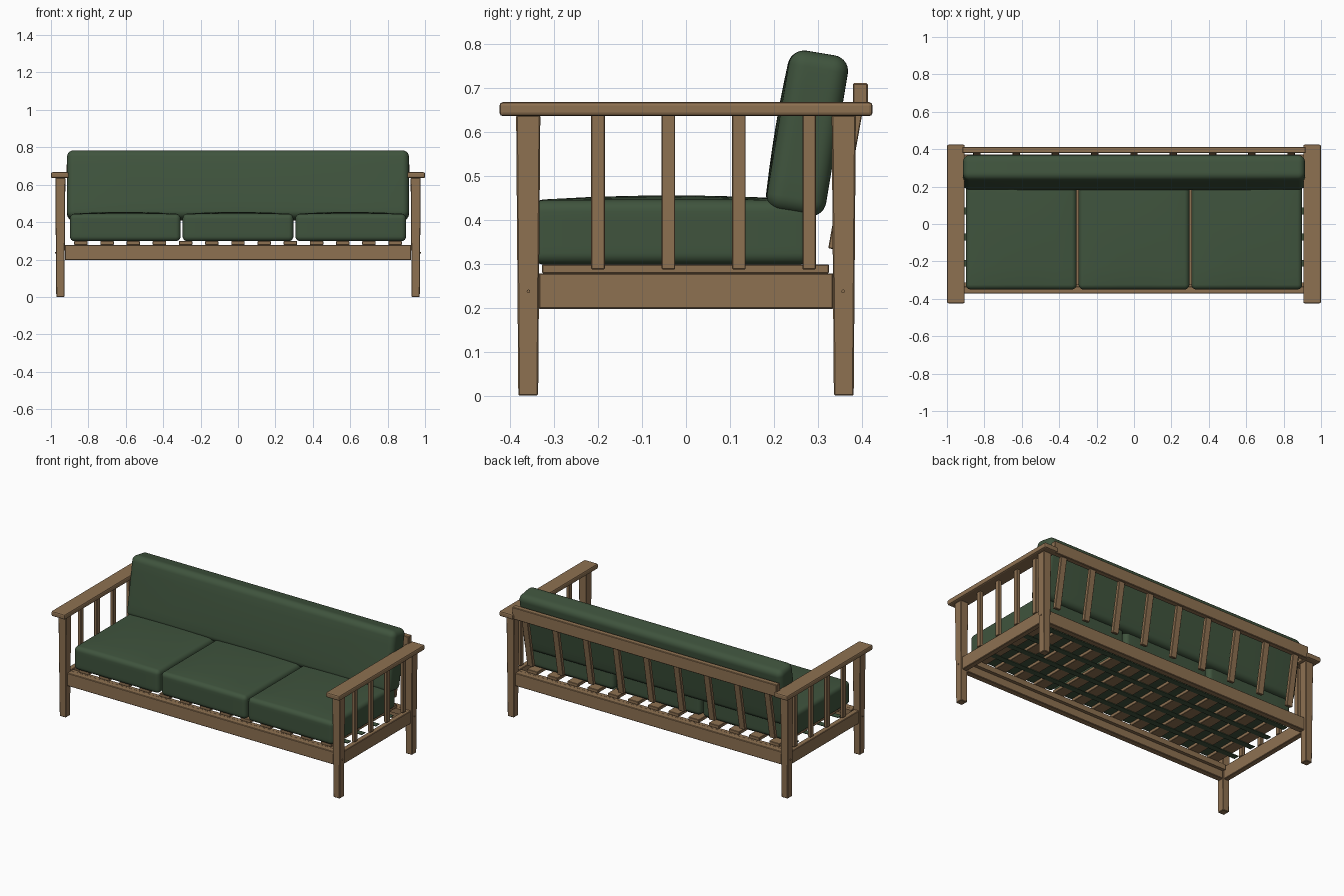
import bpy, bmesh, math
from mathutils import Vector, Matrix

if "Cube" in bpy.data.objects:
    bpy.data.objects.remove(bpy.data.objects["Cube"])


def material(name, rgb):
    m = bpy.data.materials.new(name)
    m.diffuse_color = (*rgb, 1)
    m.use_nodes = True
    m.node_tree.nodes["Principled BSDF"].inputs["Base Color"].default_value = m.diffuse_color
    return m


WOOD = material("warm wood", (0.27, 0.165, 0.083))
GREEN = material("green fabric", (0.050, 0.088, 0.047))


def finish(bm, name, mat):
    bmesh.ops.recalc_face_normals(bm, faces=bm.faces)
    me = bpy.data.meshes.new(name)
    bm.to_mesh(me)
    bm.free()
    me.materials.append(mat)
    ob = bpy.data.objects.new(name, me)
    bpy.context.collection.objects.link(ob)
    return ob


def box(name, lo, hi, mat=WOOD, bevel=0.003, segs=1, taper=None):
    """Box from corner to corner; taper scales the bottom face in x and y."""
    lo, hi = Vector(lo), Vector(hi)
    c, s = (lo + hi) / 2, hi - lo
    bm = bmesh.new()
    bmesh.ops.create_cube(bm, size=1)
    for v in bm.verts:
        k = taper if taper and v.co.z < 0 else (1, 1)
        v.co = Vector((c.x + v.co.x * s.x * k[0], c.y + v.co.y * s.y * k[1], c.z + v.co.z * s.z))
    if bevel:
        bmesh.ops.bevel(bm, geom=bm.edges[:], offset=bevel, segments=segs, profile=0.5, affect='EDGES')
    return finish(bm, name, mat)


def cushion(name, centre, size, r, crown_axis, crown, tilt=0):
    """Rounded block with a gently crowned face on the positive/negative crown axis."""
    h = Vector(size) / 2
    n, k = 14, 4
    bm = bmesh.new()
    bmesh.ops.create_cube(bm, size=2)
    bmesh.ops.subdivide_edges(bm, edges=bm.edges[:], cuts=n - 1, use_grid_fill=True)

    def remap(u, half):
        i = round((u + 1) / 2 * n)
        if i <= k:
            return -half + r * i / k
        if i >= n - k:
            return half - r * (n - i) / k
        return (half - r) * ((i - k) / (n - 2 * k) * 2 - 1)

    axis, sign = crown_axis
    for v in bm.verts:
        p = Vector([remap(v.co[a], h[a]) for a in range(3)])
        q = Vector([max(-(h[a] - r), min(h[a] - r, p[a])) for a in range(3)])
        p = q + (p - q).normalized() * r
        f = 1
        for a in range(3):
            if a != axis:
                f *= 1 - (p[a] / h[a]) ** 2
        if p[axis] * sign > 0:
            p[axis] += sign * crown * f
        v.co = p
    bm.transform(Matrix.Translation(centre) @ Matrix.Rotation(tilt, 4, 'X'))
    ob = finish(bm, name, GREEN)
    for f in ob.data.polygons:
        f.use_smooth = True
    return ob


# End frames, mirrored left and right
for side, s in (("left", -1), ("right", 1)):
    def sbox(name, x0, x1, y0, y1, z0, z1, **kw):
        a, b = sorted((s * x0, s * x1))
        return box(f"{side}_{name}", (a, y0, z0), (b, y1, z1), **kw)

    sbox("armrest", 0.905, 1.0, -0.424, 0.424, 0.635, 0.667, bevel=0.008, segs=2)
    sbox("front_leg", 0.923, 0.977, -0.386, -0.331, 0, 0.637, taper=(0.8, 0.82))
    sbox("back_leg", 0.923, 0.977, 0.331, 0.386, 0, 0.637, taper=(0.8, 0.82))
    sbox("side_rail", 0.932, 0.966, -0.335, 0.335, 0.197, 0.278)
    for i in range(4):
        y = -0.2 + 0.16 * i
        sbox(f"arm_spindle_{i + 1}", 0.94, 0.96, y - 0.0155, y + 0.0155, 0.287, 0.64, bevel=0.002)
    # Small dowel pegs on the outer leg faces
    for y in (-0.358, 0.357):
        bm = bmesh.new()
        bmesh.ops.create_cone(bm, cap_ends=True, segments=12, radius1=0.004, radius2=0.004, depth=0.02)
        bm.transform(Matrix.Translation((s * 0.968, y, 0.237)) @ Matrix.Rotation(math.pi / 2, 4, 'Y'))
        finish(bm, f"{side}_peg", WOOD)

# Long rails
box("front_rail", (-0.926, -0.371, 0.197), (0.926, -0.333, 0.278))
box("back_rail", (-0.926, 0.333, 0.197), (0.926, 0.371, 0.278))
box("front_ledger", (-0.926, -0.335, 0.245), (0.926, -0.312, 0.278), bevel=0)
box("back_ledger", (-0.926, 0.312, 0.245), (0.926, 0.335, 0.278), bevel=0)
box("back_top_rail", (-0.918, 0.379, 0.635), (0.918, 0.413, 0.71))

# Seat slats running front to back
for i in range(13):
    x = -0.84 + 0.14 * i
    box(f"seat_slat_{i + 1}", (x - 0.036, -0.327, 0.278), (x + 0.036, 0.325, 0.298), bevel=0.002)

# Webbing straps under the slats
for i in range(4):
    y = -0.21 + 0.14 * i
    box(f"webbing_strap_{i + 1}", (-0.92, y - 0.018, 0.274), (0.92, y + 0.018, 0.278), GREEN, bevel=0)

# Leaning back spindles
lean = math.atan(0.18)
for i in range(9):
    ob = box(f"back_spindle_{i + 1}", (-0.02, -0.011, 0), (0.02, 0.011, 0.33), bevel=0.002)
    ob.data.transform(Matrix.Translation((-0.84 + 0.21 * i, 0.334, 0.333)) @ Matrix.Rotation(-lean, 4, 'X'))

# Cushions
for i, label in enumerate(("left", "middle", "right")):
    cushion(f"{label}_seat_cushion", ((i - 1) * 0.603, -0.033, 0.371), (0.592, 0.634, 0.146), 0.026, (2, 1), 0.011)
cushion("back_cushion", (0, 0.276, 0.596), (1.828, 0.136, 0.37), 0.036, (1, -1), 0.006, tilt=-math.radians(9.5))
